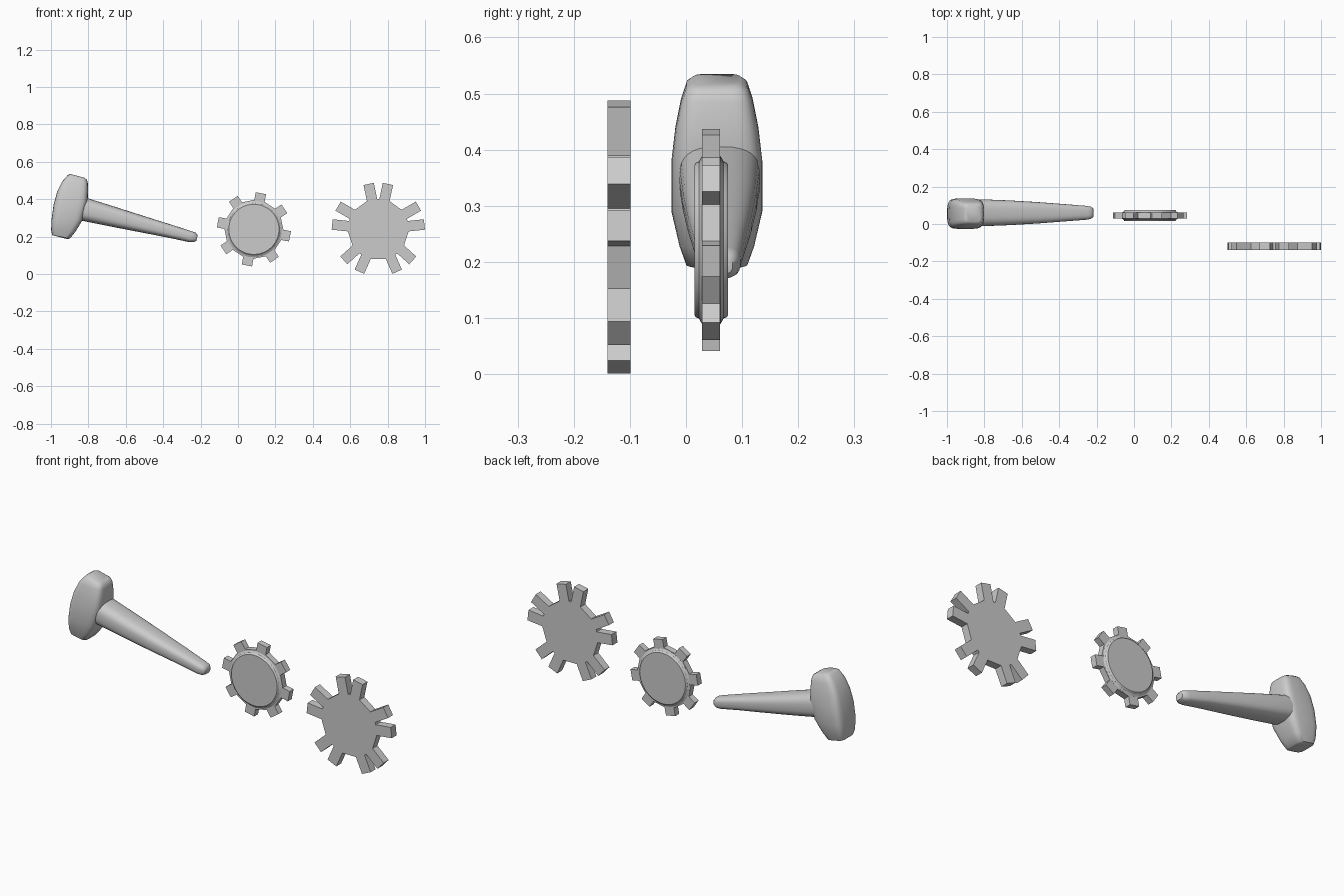
import bpy, bmesh
from math import sin, cos, pi, radians

if "Cube" in bpy.data.objects:
    bpy.data.objects.remove(bpy.data.objects["Cube"])


def finish(bm, name, smooth=None):
    bmesh.ops.recalc_face_normals(bm, faces=bm.faces)
    me = bpy.data.meshes.new(name)
    bm.to_mesh(me)
    bm.free()
    ob = bpy.data.objects.new(name, me)
    bpy.context.collection.objects.link(ob)
    if smooth:
        bpy.ops.object.select_all(action='DESELECT')
        ob.select_set(True)
        bpy.context.view_layer.objects.active = ob
        bpy.ops.object.shade_smooth_by_angle(angle=radians(smooth))
    return ob


def bridge(bm, rings):
    for a, b in zip(rings, rings[1:]):
        n = len(a)
        for i in range(n):
            j = (i + 1) % n
            bm.faces.new((a[i], a[j], b[j], b[i]))
    bm.faces.new(rings[0])
    bm.faces.new(rings[-1])


def loft(name, sections, yc, power, n=32):
    """Rounded-rectangle rings; each section is (x1, z1, x2, z2, half depth)."""
    bm = bmesh.new()
    rings = []
    for x1, z1, x2, z2, h in sections:
        ring = []
        for i in range(n):
            c, s = cos(2 * pi * i / n), sin(2 * pi * i / n)
            u = abs(c) ** (2 / power) * (1 if c > 0 else -1)
            v = abs(s) ** (2 / power) * (1 if s > 0 else -1)
            ring.append(bm.verts.new(((x1 + x2) / 2 + u * (x2 - x1) / 2, yc + v * h,
                                      (z1 + z2) / 2 + u * (z2 - z1) / 2)))
        rings.append(ring)
    bridge(bm, rings)
    return finish(bm, name, 50)


def gear(name, cx, cz, y0, y1, angles, root, tip, hw):
    """Flat toothed plate extruded along y."""
    bm = bmesh.new()
    outline = []
    for deg in angles:
        a = radians(deg)
        for r, t in ((root, -hw), (tip, -hw), (tip, hw), (root, hw)):
            outline.append((cx + r * cos(a) - t * sin(a), cz + r * sin(a) + t * cos(a)))
    bridge(bm, [[bm.verts.new((x, y, z)) for x, z in outline] for y in (y0, y1)])
    return finish(bm, name)


# Hammer head
loft("hammer_head", [
    (-0.975, 0.203, -0.912, 0.187, 0.040),
    (-0.993, 0.208, -0.898, 0.190, 0.055),
    (-0.999, 0.235, -0.870, 0.225, 0.067),
    (-0.997, 0.29, -0.830, 0.29, 0.081),
    (-0.986, 0.37, -0.804, 0.39, 0.081),
    (-0.967, 0.44, -0.802, 0.44, 0.074),
    (-0.940, 0.495, -0.803, 0.485, 0.064),
    (-0.911, 0.528, -0.808, 0.505, 0.054),
    (-0.897, 0.535, -0.822, 0.515, 0.042)], 0.055, 4.5)

# Tapered handle
loft("hammer_handle", [
    (-0.86, 0.425, -0.885, 0.295, 0.070),
    (-0.80, 0.404, -0.83, 0.284, 0.072),
    (-0.65, 0.357, -0.68, 0.254, 0.066),
    (-0.50, 0.309, -0.525, 0.224, 0.057),
    (-0.36, 0.265, -0.38, 0.196, 0.046),
    (-0.245, 0.228, -0.262, 0.171, 0.037),
    (-0.226, 0.221, -0.238, 0.170, 0.033),
    (-0.216, 0.208, -0.222, 0.178, 0.023)], 0.06, 2.8)

# Small cog: toothed plate plus raised disc
gear("small_cog_teeth", 0.085, 0.239, 0.0285, 0.061,
     [79 + 45 * k for k in range(8)], 0.155, 0.1965, 0.028)
bm = bmesh.new()
rings = []
for r, y in ((0.134, -0.030), (0.1375, -0.0275), (0.140, -0.022), (0.150, -0.0163),
             (0.150, 0.0163), (0.140, 0.022), (0.1375, 0.0275), (0.134, 0.030)):
    rings.append([bm.verts.new((0.085 + r * cos(2 * pi * i / 48), 0.045 + y,
                                0.239 + r * sin(2 * pi * i / 48))) for i in range(48)])
bridge(bm, rings)
finish(bm, "small_cog_disc", 35)

# Large cog: five pairs of teeth
gear("large_cog", 0.75, 0.239, -0.14, -0.099,
     [78 + 72 * k + d for k in range(5) for d in (0, 24)], 0.16, 0.248, 0.028)
